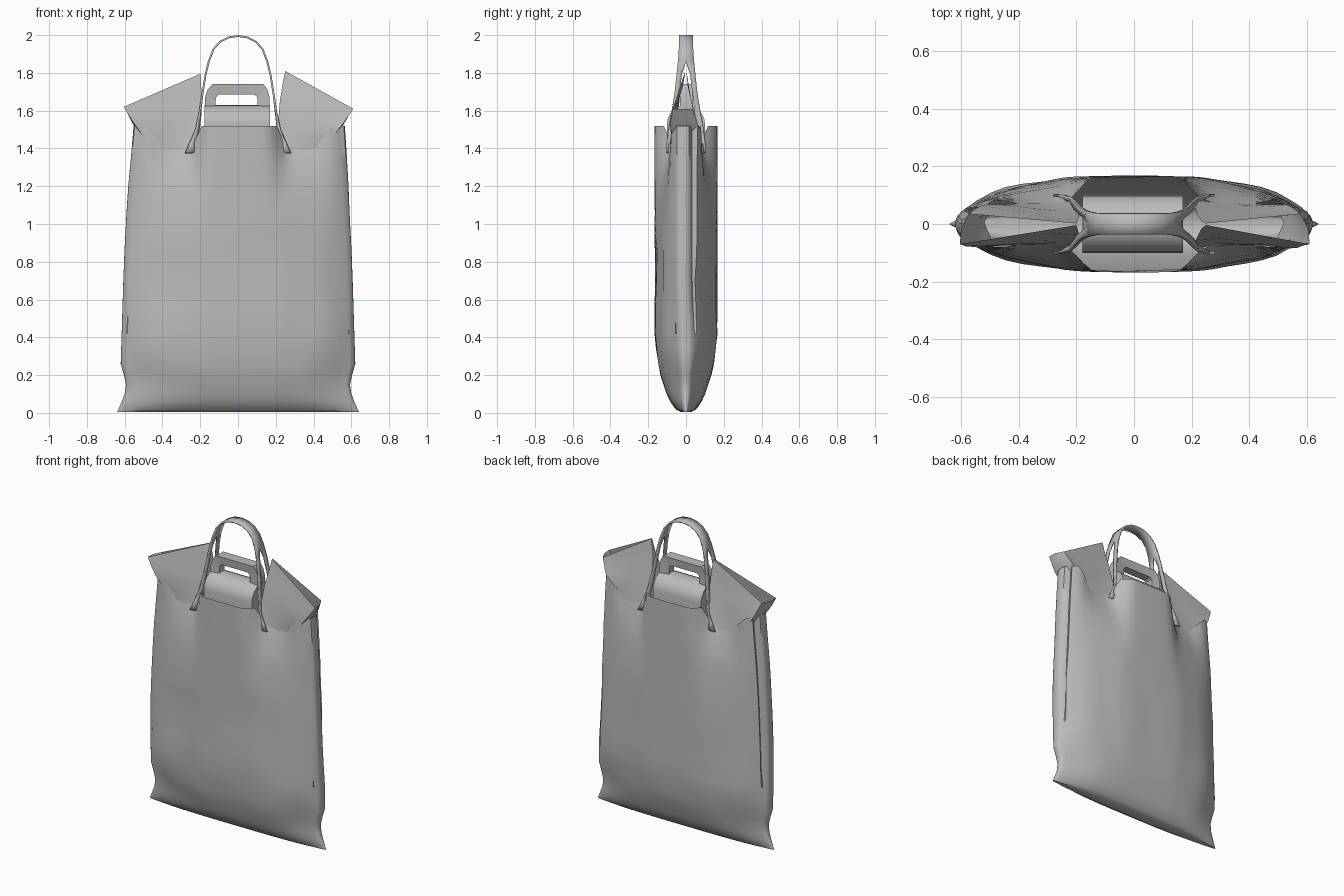
import bpy, bmesh, math
from mathutils import Vector, noise

cube = bpy.data.objects.get("Cube")
if cube:
    bpy.data.objects.remove(cube, do_unlink=True)

grey = bpy.data.materials.new("plain grey plastic")
grey.use_nodes = True
GREY = (0.5, 0.5, 0.5, 1)
grey.diffuse_color = GREY
grey.node_tree.nodes["Principled BSDF"].inputs["Base Color"].default_value = GREY


def ramp(a, b, v):
    t = max(0, min(1, (v - a) / (b - a)))
    return t * t * (3 - 2 * t)


def table(rows, z):
    """Linear lookup in a short list of (z, value)."""
    for (a, va), (b, vb) in zip(rows, rows[1:]):
        if z <= b:
            return va + (vb - va) * (z - a) / (b - a)
    return rows[-1][1]


def add_sheet(bm, rows, closed=False, caps=()):
    """Sheet through rows of points; caps lists the rows to fill."""
    grid = [[bm.verts.new(p) for p in row] for row in rows]
    n = len(rows[0])
    for lo, hi in zip(grid, grid[1:]):
        for i in range(n if closed else n - 1):
            j = (i + 1) % n
            bm.faces.new((lo[i], lo[j], hi[j], hi[i]))
    for c in caps:
        bm.faces.new(grid[c])


def finish(name, bm, angle=50):
    bmesh.ops.remove_doubles(bm, verts=bm.verts, dist=.0005)
    bmesh.ops.recalc_face_normals(bm, faces=bm.faces)
    mesh = bpy.data.meshes.new(name)
    bm.to_mesh(mesh)
    bm.free()
    ob = bpy.data.objects.new(name, mesh)
    bpy.context.collection.objects.link(ob)
    mesh.materials.append(grey)
    bpy.ops.object.select_all(action="DESELECT")
    ob.select_set(True)
    bpy.context.view_layer.objects.active = ob
    bpy.ops.object.shade_smooth_by_angle(angle=math.radians(angle))
    return ob


# bag body: lens section with side gussets, pinched in near the straps
QUARTER = [(0, .168), (.07, .168), (.13, .167), (.17, .166), (.2, .165), (.22, .164),
           (.245, .162), (.28, .158), (.33, .153), (.39, .146), (.45, .132), (.5, .112),
           (.55, .086), (.59, .06), (.603, .048), (.615, .032), (.62, .016), (.621, 0)]
WIDTH = [(0, .645), (.03, .628), (.13, .59), (.2, .605), (.26, .622), (.8, .605),
         (1.2, .584), (1.52, .56)]
DEPTH = [(0, .12), (.02, .33), (.06, .5), (.1, .62), (.2, .82), (.3, .93), (.42, 1), (1.52, 1)]
LEVELS = [.006, .02, .06, .1, .15, .2, .26, .34, .42, .55, .7, .85, .95, 1.05, 1.13, 1.2,
          1.27, 1.33, 1.38, 1.43, 1.48, 1.52]
right = QUARTER + [(x, -y) for x, y in reversed(QUARTER[:-1])]
section = right + [(-x, y) for x, y in reversed(right[1:-1])]


def body_point(x, y, level):
    side = abs(x)
    outer = 1 - ramp(.42, .57, side)
    pinch = ramp(.15, .28, side) * outer
    dip = ramp(.22, .275, side) * outer
    z = level
    if level > 1.2:
        z = 1.2 + (level - 1.2) * (1 - .36 * dip)
    px = x * table(WIDTH, level) / .622 + .006 * ramp(1, 1.5, level)
    # gradual lean towards the pinched mouth
    lean = max(0, (level - .8) / .72) ** 2
    py = y * table(DEPTH, level) * (1 - .5 * pinch * lean)
    # thinner lower corners, flatter sides above the bottom bulge
    py *= 1 - .18 * ramp(.3, .58, side) * (1 - ramp(.2, .4, level))
    py *= 1 - .08 * ramp(.25, .4, side) * (1 - ramp(.5, .6, side)) * ramp(.35, .6, level)
    # folds beside the gusset
    if .04 < abs(y) < .05:
        px -= math.copysign(.025 * ramp(.3, .6, level), x)
    if abs(y) < .05:
        py -= .015 * ramp(.3, .7, level)
    # soft wrinkles
    if abs(y) > .05:
        amount = .012 * ramp(.03, .25, z) * (1 - ramp(.6, 1.5, z)) + .003
        wrinkle = noise.noise(Vector((px * 3, y * 9, z * 3.5)))
        py -= math.copysign(amount * max(wrinkle, -.3) * ramp(.02, .1, z), y)
    return (px, max(-.168, min(.168, py)), z)


bm = bmesh.new()
add_sheet(bm, [[body_point(x, y, l) for x, y in section] for l in LEVELS], True, caps=(0,))
finish("bag_body", bm)


# flared side flaps: flattened pouches rising from the pinched shoulders
BASE = [(.215, .086, 1.41), (.26, .077, 1.395), (.34, .073, 1.39), (.42, .07, 1.4),
        (.49, .066, 1.45), (.52, -.005, 1.47)]


def flap(name, side, inner, outer):
    half = []
    for i, (bx, by, bz) in enumerate(BASE):
        t = min(i / 4, 1)
        tx = inner[0] + (outer[0] - inner[0]) * t
        tz = inner[1] + (outer[1] - inner[1]) * t
        ty = .004 + .066 * t
        if i == 5:
            tx, ty = tx - .005, .015
        column = []
        for k in range(6):
            s = k / 5
            bulge = math.sin(math.pi * s)
            x = bx + (tx - bx) * s + bulge * (.02 * t - .015)
            y = by + (ty - by) * s
            y += .014 * bulge * (t + noise.noise(Vector((x * 9, s * 3, side))))
            column.append(Vector((side * x, -y, bz + (tz - bz) * s)))
        half.append(column)
    # back panel leans closer to the middle and stops a little short
    back = [[Vector((p.x - side * .03 * k / 5 * i / 4, -p.y * (1 - .5 * k / 5), p.z))
             for k, p in enumerate(half[i])] for i in range(4, -1, -1)]
    bm = bmesh.new()
    add_sheet(bm, list(zip(*(half + back))))
    finish(name, bm)


flap("left_flap", 1, (.25, 1.81), (.61, 1.61))
flap("right_flap", -1, (.2, 1.795), (.605, 1.62))

# carrying strap: one broad band on top, splitting into two legs on each side
# (x, z, outer y, inner y, sideways twist)
STRAP = [(0, 1.995, .036, 0, 0), (.05, 1.988, .036, 0, 0), (.095, 1.965, .036, 0, 0),
         (.13, 1.925, .038, 0, 0), (.155, 1.86, .043, 0, 0), (.172, 1.79, .05, .022, 0),
         (.188, 1.69, .061, .034, 0), (.2, 1.59, .077, .046, .003), (.21, 1.5, .092, .06, .012),
         (.22, 1.43, .098, .076, .035), (.225, 1.375, .1, .094, .055)]
bm = bmesh.new()
for sx in (-1, 1):
    for sy in (-1, 1):
        add_sheet(bm, [[(sx * (x + tw), sy * yo, z), (sx * x, sy * yi, z)]
                       for x, z, yo, yi, tw in STRAP])
strap = finish("carrying_strap", bm)
mod = strap.modifiers.new("thickness", "SOLIDIFY")
mod.thickness = .01
mod.offset = 0

# packed contents: rolled top inside the mouth
arc = [(.1 * math.cos(a), 1.53 + .1 * math.sin(a))
       for a in (math.pi * i / 12 for i in range(13))]
outline = [(.1, 1.35)] + arc + [(-.1, 1.35)]
bm = bmesh.new()
add_sheet(bm, [[(x, y, z) for y, z in outline] for x in (-.178, .17)], True, caps=(0, -1))
finish("inner_roll", bm, 35)

# grip loop standing on the roll
OUTER = [(-.175, 1.58), (-.175, 1.67), (-.162, 1.71), (-.135, 1.74), (.135, 1.74),
         (.155, 1.715), (.168, 1.67), (.168, 1.58)]
INNER = [(-.118, 1.58), (-.118, 1.655), (-.114, 1.675), (-.1, 1.686), (.085, 1.686),
         (.1, 1.675), (.104, 1.655), (.104, 1.58)]
bm = bmesh.new()
add_sheet(bm, [[(ox, -.033, oz), (ox, .038, oz), (ix, .03, iz), (ix, -.025, iz)]
               for (ox, oz), (ix, iz) in zip(OUTER, INNER)], True, caps=(0, -1))
finish("inner_grip", bm, 30)
